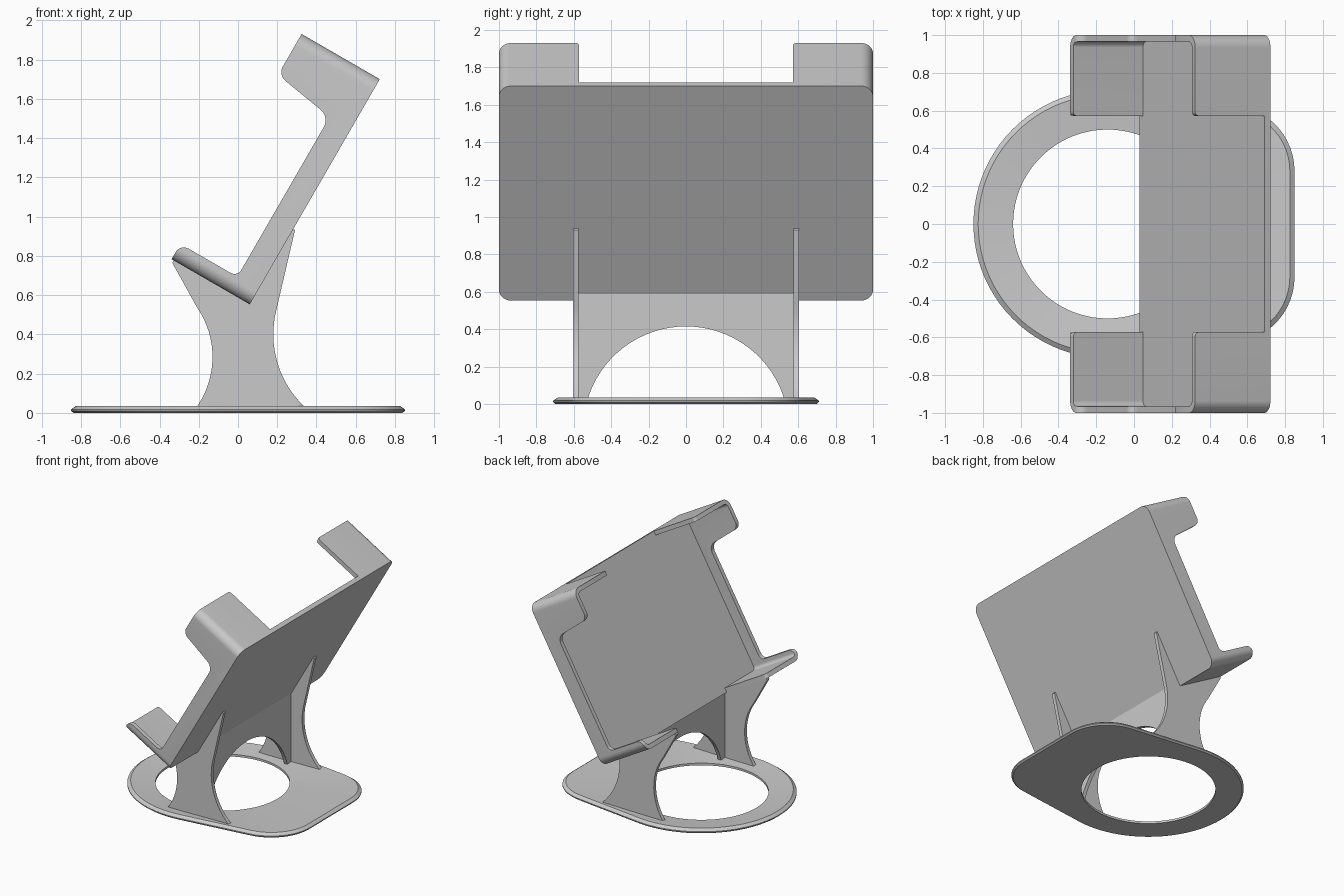
import bpy, bmesh
from math import sin, cos, radians, atan2
from mathutils import Vector, Matrix

cube = bpy.data.objects.get("Cube")
if cube:
    bpy.data.objects.remove(cube, do_unlink=True)

# Material
grey = bpy.data.materials.new("matte grey plastic")
grey.use_nodes = True
colour = (0.59, 0.59, 0.59, 1)
grey.diffuse_color = colour
grey.node_tree.nodes["Principled BSDF"].inputs["Base Color"].default_value = colour

# Tray frame: U runs up the slope, N points out of the tray floor
TILT = radians(60)
U = Vector((cos(TILT), 0, sin(TILT)))
N = Vector((-sin(TILT), 0, cos(TILT)))
X, Y, Z = Matrix.Identity(3)
CORNER = Vector((0.06, 0, 0.553))
LENGTH, DEPTH, WALL, GAP = 1.325, 0.46, 0.035, 0.572


def finish(name, bm):
    bmesh.ops.recalc_face_normals(bm, faces=bm.faces)
    mesh = bpy.data.meshes.new(name)
    bm.to_mesh(mesh)
    bm.free()
    mesh.materials.append(grey)
    obj = bpy.data.objects.new(name, mesh)
    bpy.context.collection.objects.link(obj)
    return obj


def smooth(obj):
    bpy.ops.object.select_all(action='DESELECT')
    obj.select_set(True)
    bpy.context.view_layer.objects.active = obj
    bpy.ops.object.shade_smooth_by_angle(angle=radians(30))


def prism(name, outline, axes, lo, hi, origin=Vector((0, 0, 0))):
    """Extrude a flat outline in axes[0], axes[1] along axes[2]."""
    a, b, c = axes
    bm = bmesh.new()
    ends = [[bm.verts.new(origin + a * p + b * q + c * h) for p, q in outline] for h in (lo, hi)]
    for ring in ends:
        bm.faces.new(ring)
    for i in range(len(outline)):
        bm.faces.new((ends[0][i - 1], ends[0][i], ends[1][i], ends[1][i - 1]))
    return finish(name, bm)


def arc(cx, cy, r, start, end, steps=8):
    angles = [radians(start + (end - start) * i / steps) for i in range(steps + 1)]
    return [(cx + r * cos(t), cy + r * sin(t)) for t in angles]


def round_corners(points, steps=8):
    """Round each (x, y, radius) corner of a closed outline."""
    out = []
    for i, (x, y, r) in enumerate(points):
        if not r:
            out.append((x, y))
            continue
        p = Vector((x, y))
        d0 = (Vector(points[i - 1][:2]) - p).normalized()
        d1 = (Vector(points[(i + 1) % len(points)][:2]) - p).normalized()
        half = d0.angle(d1) / 2
        centre = p + (d0 + d1).normalized() * (r / sin(half))
        reach = r * cos(half) / sin(half)
        s, e = p + d0 * reach - centre, p + d1 * reach - centre
        for k in range(steps + 1):
            out.append(tuple(centre + s.lerp(e, k / steps).normalized() * r))
    return out


def rounded_box(inset, r):
    w, lo, hi = 1 - inset, inset, LENGTH - inset
    return round_corners([(-w, lo, r), (w, lo, r), (w, hi, r), (-w, hi, r)])


def boolean(obj, cutter, operation):
    cutter.hide_render = True
    mod = obj.modifiers.new(operation, 'BOOLEAN')
    mod.operation, mod.object, mod.solver = operation, cutter, 'EXACT'
    bpy.context.view_layer.update()
    mesh = bpy.data.meshes.new_from_object(
        obj.evaluated_get(bpy.context.evaluated_depsgraph_get()))
    obj.modifiers.clear()
    obj.data = mesh
    bpy.data.objects.remove(cutter, do_unlink=True)


# Tray: hollow rounded box, trimmed to its side profile, then opened between the claws
tray = prism("tray", rounded_box(0, 0.065), (Y, U, N), 0, DEPTH, CORNER)
hollow = prism("hollow_cutter", rounded_box(WALL, 0.03), (Y, U, N), WALL, 1, CORNER)
boolean(tray, hollow, 'DIFFERENCE')
rim = DEPTH + 0.001
side = round_corners([(-0.1, -0.1, 0), (-0.1, rim, 0), (0.09, rim, 0.05),
                      (0.09, 0.125, 0.04), (1.03, 0.125, 0.07), (1.085, rim, 0.06),
                      (1.5, rim, 0), (1.5, -0.1, 0)])
boolean(tray, prism("profile_cutter", side, (U, N, Y), -1.2, 1.2, CORNER), 'INTERSECT')
gap = round_corners([(-GAP, WALL, 0), (-GAP, rim, 0.025), (-1.1, rim, 0), (-1.1, 0.6, 0),
                     (1.1, 0.6, 0), (1.1, rim, 0), (GAP, rim, 0.025), (GAP, WALL, 0)])
boolean(tray, prism("gap_cutter", gap, (Y, N, U), -0.2, 1.6, CORNER), 'DIFFERENCE')
smooth(tray)

# Legs: thin fins with curved flanks that cradle the tray
leg = (arc(-0.575, 0.285, 0.445, -38, 35, 16)
       + [(-0.335, 0.765), (-0.325, 0.785), (0.05, 0.57), (0.275, 0.95), (0.29, 0.93)]
       + arc(0.688, 0.40, 0.508, 166, 228, 16))
for name, y in (("front_leg", -0.605), ("back_leg", 0.575)):
    smooth(prism(name, leg, (X, Z, Y), y, y + 0.03))

# Arched brace between the legs
arch = arc(0, -0.135, 0.55, 15, 165, 32)
foot = arch[0][1]
brace = [(0.58, foot)] + arch + [(-0.58, foot), (-0.58, 0.59), (0.58, 0.59)]
smooth(prism("arched_brace", brace, (Y, Z, X), 0.05, 0.08))

# Base: chamfered ring with a squared-off nose, dipping slightly towards its round hole
HUB = -0.14


def base_outline(inset):
    nose = 0.35 - inset
    corners = (arc(0.5, -0.28, nose, -82.6, 0, 12) + arc(0.5, 0.28, nose, 0, 82.6, 12)
               + arc(HUB, 0, 0.71 - inset, 82.6, 277.4, 48))
    out = []
    for i, point in enumerate(corners):
        a, b = Vector(corners[i - 1]), Vector(point)
        steps = 12 if (b - a).length > 0.15 else 1
        out += [tuple(a.lerp(b, k / steps)) for k in range(1, steps + 1)]
    return out


hole = []
for x, y in base_outline(0):
    t = atan2(y, x - HUB)
    hole.append((HUB + 0.5 * cos(t), 0.5 * sin(t)))
layers = [(hole, 0), (base_outline(0.012), 0), (base_outline(0), 0.01),
          (base_outline(0), 0.018), (base_outline(0.025), 0.036), (hole, 0.018)]
bm = bmesh.new()
rings = [[bm.verts.new((x, y, z)) for x, y in outline] for outline, z in layers]
for k, ring in enumerate(rings):
    for i in range(len(ring)):
        bm.faces.new((rings[k - 1][i - 1], rings[k - 1][i], ring[i], ring[i - 1]))
smooth(finish("base_ring", bm))
